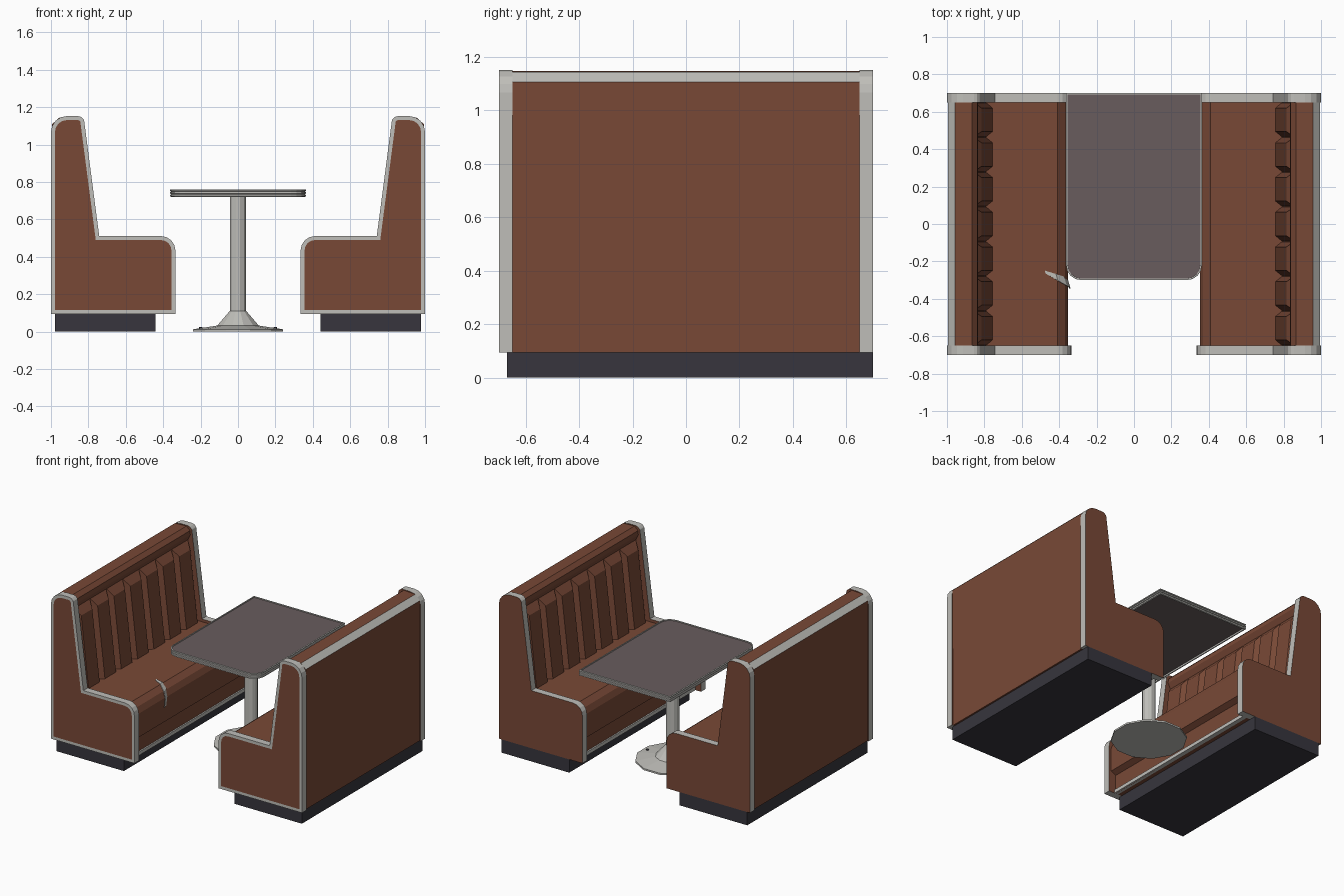
import bpy, bmesh
from math import sin, cos, pi
from mathutils import Vector

if "Cube" in bpy.data.objects:
    bpy.data.objects.remove(bpy.data.objects["Cube"])


def material(name, rgb):
    m = bpy.data.materials.new(name)
    m.use_nodes = True
    m.diffuse_color = (*rgb, 1)
    m.node_tree.nodes["Principled BSDF"].inputs["Base Color"].default_value = (*rgb, 1)
    return m


brown = material("brown vinyl", (0.19, 0.066, 0.037))
chrome = material("chrome trim", (0.52, 0.515, 0.485))
laminate = material("table laminate", (0.14, 0.108, 0.11))
dark = material("dark plinth", (0.038, 0.036, 0.047))


def finish(name, bm, *mats):
    bmesh.ops.recalc_face_normals(bm, faces=bm.faces)
    mesh = bpy.data.meshes.new(name)
    bm.to_mesh(mesh)
    bm.free()
    for m in mats:
        mesh.materials.append(m)
    obj = bpy.data.objects.new(name, mesh)
    bpy.context.collection.objects.link(obj)
    return obj


def prism(profile, y0, y1, side=1):
    """Extrude an x-z profile along y."""
    bm = bmesh.new()
    face = bm.faces.new([bm.verts.new((side * x, y0, z)) for x, z in profile])
    new = bmesh.ops.extrude_face_region(bm, geom=[face])["geom"]
    verts = [v for v in new if isinstance(v, bmesh.types.BMVert)]
    bmesh.ops.translate(bm, verts=verts, vec=(0, y1 - y0, 0))
    bmesh.ops.recalc_face_normals(bm, faces=bm.faces)
    return bm


def box(x0, x1, z0, z1, y0, y1, side=1):
    return prism([(x0, z0), (x1, z0), (x1, z1), (x0, z1)], y0, y1, side)


def loft(rings, caps=True, closed=False):
    """Join rings of equal point count."""
    bm = bmesh.new()
    loops = [[bm.verts.new(p) for p in r] for r in rings]
    pairs = list(zip(loops, loops[1:]))
    if closed:
        pairs.append((loops[-1], loops[0]))
    for a, b in pairs:
        for i in range(len(a)):
            j = (i + 1) % len(a)
            bm.faces.new((a[i], a[j], b[j], b[i]))
    if caps:
        bm.faces.new(loops[0])
        bm.faces.new(loops[-1])
    return bm


def arc(cx, cz, r, a0, a1, steps=4):
    angles = [(a0 + (a1 - a0) * i / steps) * pi / 180 for i in range(steps + 1)]
    return [(cx + r * cos(a), cz + r * sin(a)) for a in angles]


# Bench profiles
panel_profile = ([(0.335, 0.095)] + arc(0.41, 0.435, 0.075, 180, 90)
                 + [(0.742, 0.51), (0.823, 1.13)] + arc(0.855, 1.12, 0.032, 150, 90, 2)
                 + arc(0.915, 1.067, 0.085, 90, 0) + [(1.0, 0.095)])
body_profile = [(0.99, 0.095), (0.995, 1.107), (0.957, 1.143), (0.865, 1.147),
                (0.838, 1.12), (0.835, 1.09), (0.855, 1.05), (0.79, 0.49),
                (0.41, 0.49), (0.37, 0.46), (0.352, 0.42), (0.352, 0.25),
                (0.39, 0.23), (0.39, 0.095)]


def end_panel(name, side, y0, y1, rimmed):
    bm = prism(panel_profile, y0, y1, side)
    for f in bm.faces:
        f.material_index = 0 if abs(f.normal.y) > 0.9 else 1
    if rimmed:
        front = [f for f in bm.faces if f.normal.y < -0.9]
        ring = bmesh.ops.inset_region(bm, faces=front, thickness=0.021, use_even_offset=True)
        for f in ring["faces"]:
            f.material_index = 1
    finish(name, bm, brown, chrome)


def back_channels(name, side, count=7):
    bm = bmesh.new()
    pitch = 1.3 / count
    for i in range(count):
        y = -0.65 + pitch * (i + 0.5)
        rings = []
        # wide rear outline, then narrower padded front
        for half, depth, top in ((pitch / 2, 0.037, 1.055), (pitch / 2 - 0.03, 0, 1.0)):
            slope = 0.755 + (top - 0.48) * 0.115
            rings.append([(side * (x + depth), y + s * half, z) for x, z, s in
                          ((0.755, 0.48, -1), (0.755, 0.48, 1), (slope, top, 1), (slope, top, -1))])
        part = loft(rings)
        tmp = bpy.data.meshes.new("tmp")
        part.to_mesh(tmp)
        part.free()
        bm.from_mesh(tmp)
        bpy.data.meshes.remove(tmp)
    finish(name, bm, brown)


for label, side in (("left", 1), ("right", -1)):
    body = prism(body_profile, -0.65, 0.65, side)
    for f in body.faces:
        # chrome strip along the upper rear edge
        if f.normal.z > 0.4 and f.normal.x * side > 0.4 and f.calc_center_median().z > 1.1:
            f.material_index = 1
    finish(label + "_bench_body", body, brown, chrome)
    back_channels(label + "_back_channels", side)
    end_panel(label + "_front_end_panel", side, -0.70, -0.65, True)
    end_panel(label + "_rear_end_panel", side, 0.65, 0.70, False)
    finish(label + "_kick_strip", box(0.38, 0.41, 0.095, 0.12, -0.65, 0.65, side), chrome)
    finish(label + "_plinth", box(0.44, 0.978, 0, 0.095, -0.67, 0.70, side), dark)


# Table
def table_outline(inset, z, r=0.08):
    hx, y0, y1 = 0.363 - inset, -0.3 + inset, 0.7 - inset
    rr = r - inset
    pts = [(-hx, y1)] + arc(-hx + rr, y0 + rr, rr, 180, 270) + arc(hx - rr, y0 + rr, rr, 270, 360)
    return [(x, y, z) for x, y in pts + [(hx, y1)]]


rim = [(0.007, 0.72), (0, 0.722), (0, 0.731), (0.006, 0.733), (0.006, 0.735), (0, 0.737),
       (0, 0.745), (0.006, 0.747), (0.006, 0.749), (0, 0.751), (0, 0.758), (0.003, 0.76),
       (0.008, 0.76), (0.01, 0.72)]
finish("table_rim", loft([table_outline(i, z) for i, z in rim], caps=False, closed=True), chrome)
finish("table_top", loft([table_outline(0.007, 0.732), table_outline(0.007, 0.753)]), laminate)


def circle(r, z, x=0, y=0.15, n=12):
    return [(x + r * cos(2 * pi * (i + 0.5) / n), y + r * sin(2 * pi * (i + 0.5) / n), z)
            for i in range(n)]


pedestal = [(0.248, 0), (0.248, 0.012), (0.115, 0.032), (0.05, 0.105), (0.044, 0.11), (0.044, 0.735)]
finish("table_pedestal", loft([circle(r, z) for r, z in pedestal]), chrome)
for label, x in (("left", 0.2), ("right", -0.2)):
    finish(label + "_base_bolt", loft([circle(0.01, 0.012, x, n=8), circle(0.01, 0.023, x, n=8)]), dark)

# Tape patch bent over the seat edge
path = [(-0.475, -0.257, 0.494, 0.008), (-0.412, -0.285, 0.495, 0.018),
        (-0.367, -0.305, 0.464, 0.024), (-0.347, -0.318, 0.42, 0.024), (-0.347, -0.33, 0.36, 0.018)]
bm = bmesh.new()
rows = [[bm.verts.new((x - s * w * 0.3, y + s * w, z)) for s in (-1, 1)] for x, y, z, w in path]
for a, b in zip(rows, rows[1:]):
    bm.faces.new((a[0], b[0], b[1], a[1]))
patch = finish("seat_tape", bm, chrome)
solid = patch.modifiers.new("thickness", "SOLIDIFY")
solid.thickness = 0.003
